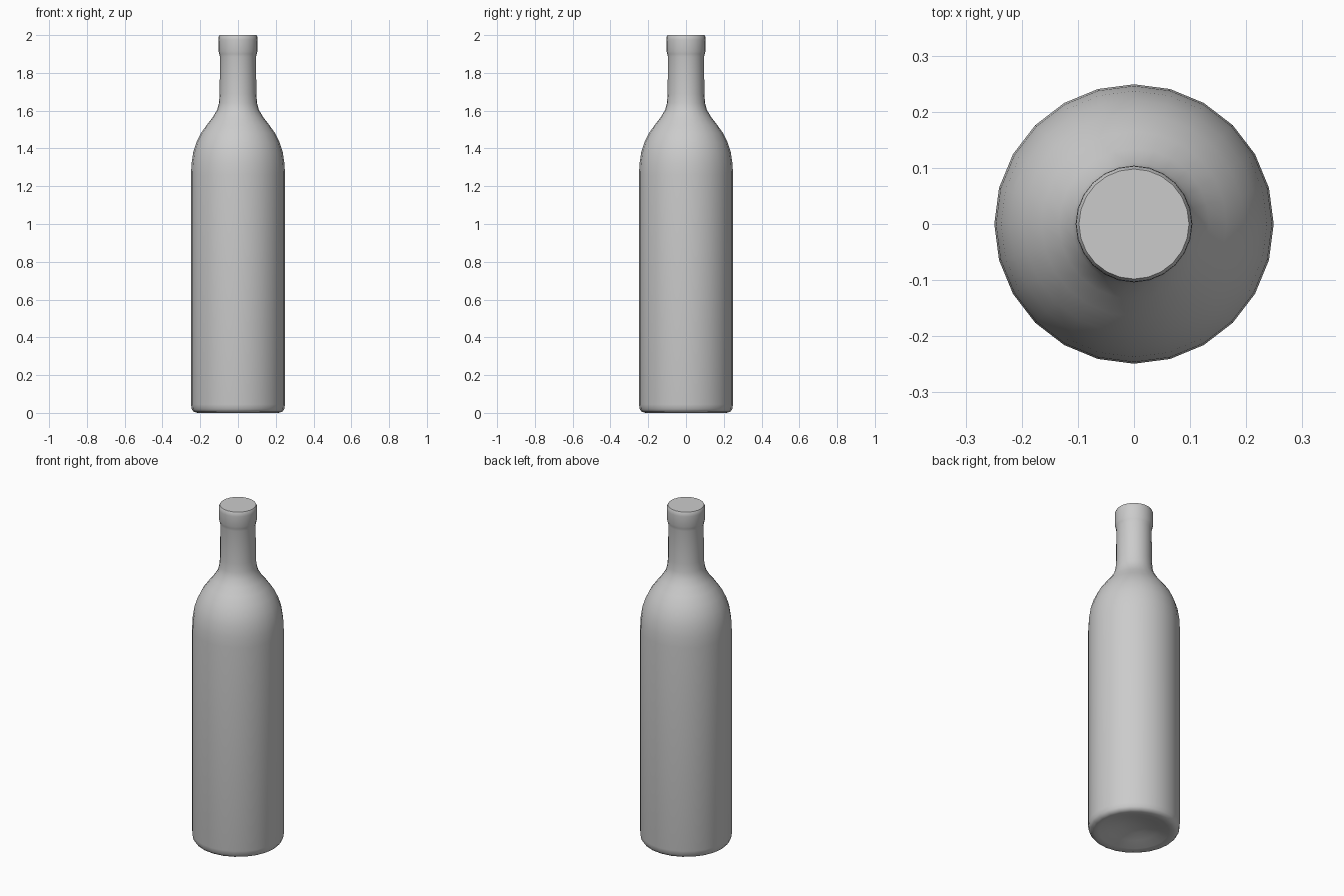
import bpy, bmesh
from math import cos, sin, tau, radians

if "Cube" in bpy.data.objects:
    bpy.data.objects.remove(bpy.data.objects["Cube"])

SIDES = 24

# Bottle outline as (radius, height), from the underside to the mouth
profile = [
    (0.07, 0.038), (0.13, 0.022), (0.19, 0.005), (0.215, 0.0), (0.235, 0.006),
    (0.245, 0.02), (0.249, 0.045), (0.249, 1.26), (0.246, 1.32), (0.237, 1.38),
    (0.221, 1.43), (0.197, 1.48), (0.165, 1.525), (0.134, 1.565), (0.11, 1.605),
    (0.101, 1.64), (0.097, 1.69), (0.096, 1.885), (0.099, 1.9), (0.103, 1.915),
    (0.104, 1.975), (0.103, 1.99), (0.098, 2.0),
]

bm = bmesh.new()
rings = [[bm.verts.new((r * cos(tau * i / SIDES), r * sin(tau * i / SIDES), z))
          for i in range(SIDES)] for r, z in profile]

# Wall
for a, b in zip(rings, rings[1:]):
    for i in range(SIDES):
        j = (i + 1) % SIDES
        bm.faces.new((a[i], a[j], b[j], b[i]))

# Hollowed base centre and flat mouth cap
centre = bm.verts.new((0, 0, 0.045))
for i in range(SIDES):
    bm.faces.new((centre, rings[0][(i + 1) % SIDES], rings[0][i]))
bm.faces.new(rings[-1])
bmesh.ops.recalc_face_normals(bm, faces=bm.faces)

mesh = bpy.data.meshes.new("bottle")
bm.to_mesh(mesh)
bm.free()
bottle = bpy.data.objects.new("bottle", mesh)
bpy.context.collection.objects.link(bottle)
bpy.context.view_layer.objects.active = bottle
bottle.select_set(True)
bpy.ops.object.shade_smooth_by_angle(angle=radians(40))
